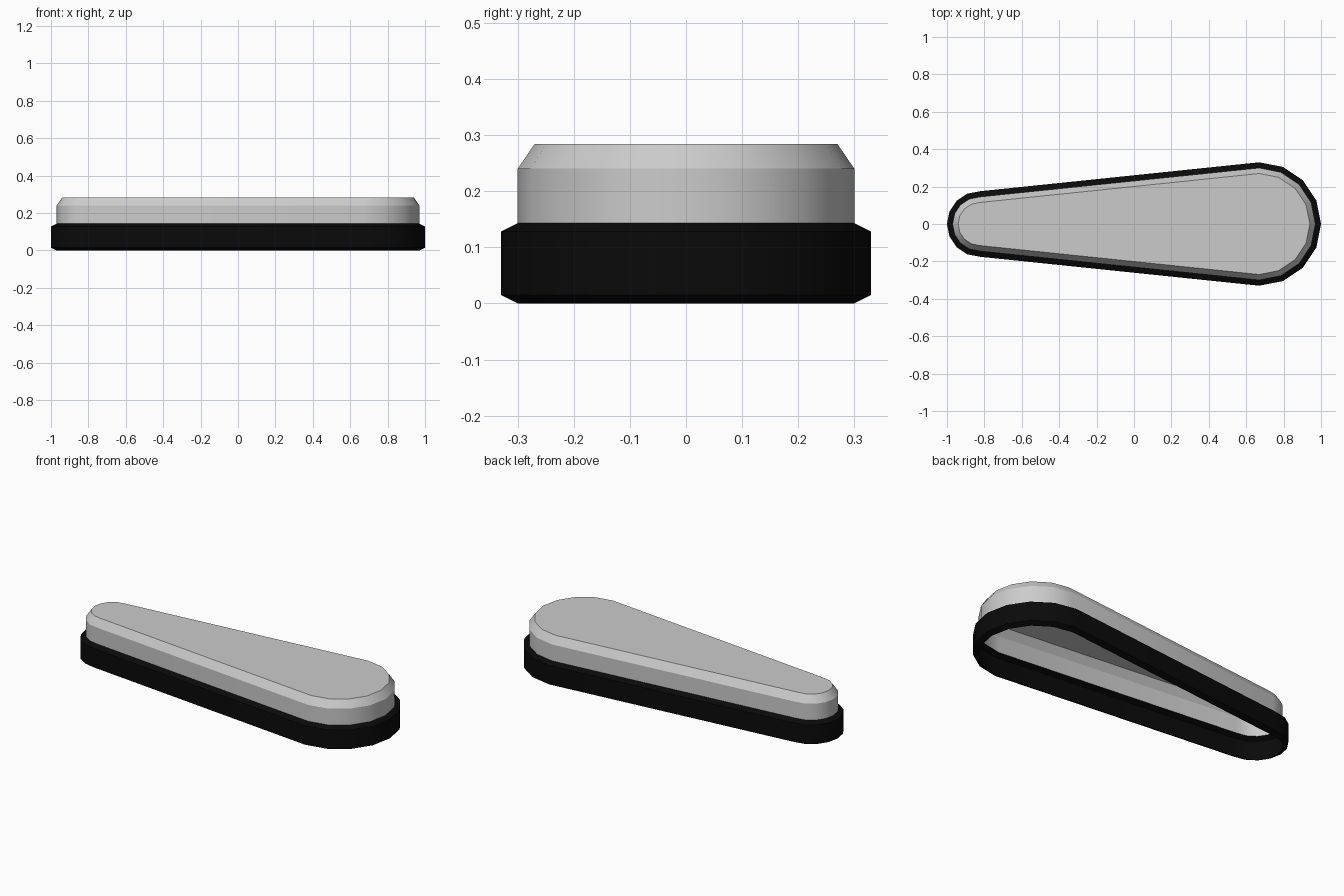
import bpy, bmesh, math

if "Cube" in bpy.data.objects:
    bpy.data.objects.remove(bpy.data.objects["Cube"])

BIG_X, BIG_R = 0.67, 0.33       # wide rounded end
SMALL_X, SMALL_R = -0.825, 0.175  # narrow rounded end
STEPS = 8                       # segments per half circle


def outline(inset):
    """Tapered pill outline, moved inwards by inset."""
    pts = []
    for cx, r, start in ((BIG_X, BIG_R, -90), (SMALL_X, SMALL_R, 90)):
        for i in range(STEPS + 1):
            a = math.radians(start + 180 * i / STEPS)
            pts.append((cx + (r - inset) * math.cos(a), (r - inset) * math.sin(a)))
    return pts


def shell(name, profile, cap=False):
    """Sweep a (inset, height) profile around the outline."""
    bm = bmesh.new()
    rings = [[bm.verts.new((x, y, z)) for x, y in outline(d)] for d, z in profile]
    n = len(rings[0])
    for lo, hi in zip(rings, rings[1:]):
        for i in range(n):
            j = (i + 1) % n
            bm.faces.new((lo[i], lo[j], hi[j], hi[i]))
    if cap:
        bm.faces.new(rings[-1])
    mesh = bpy.data.meshes.new(name)
    bm.to_mesh(mesh)
    bm.free()
    obj = bpy.data.objects.new(name, mesh)
    bpy.context.collection.objects.link(obj)
    bpy.ops.object.select_all(action='DESELECT')
    obj.select_set(True)
    bpy.context.view_layer.objects.active = obj
    bpy.ops.object.shade_smooth_by_angle(angle=math.radians(25))
    return obj


# Black chamfered rim around the foot, open underneath
rim = shell("base_rim", [(0.03, 0), (0, 0.015), (0, 0.128), (0.03, 0.143)])
black = bpy.data.materials.new("black")
black.diffuse_color = (0.003, 0.003, 0.003, 1)
black.use_nodes = True
black.node_tree.nodes["Principled BSDF"].inputs["Base Color"].default_value = black.diffuse_color
rim.data.materials.append(black)

# Grey hollow cover with a bevelled top edge
shell("cover", [(0.03, 0.143), (0.03, 0.24), (0.06, 0.284)], cap=True)
